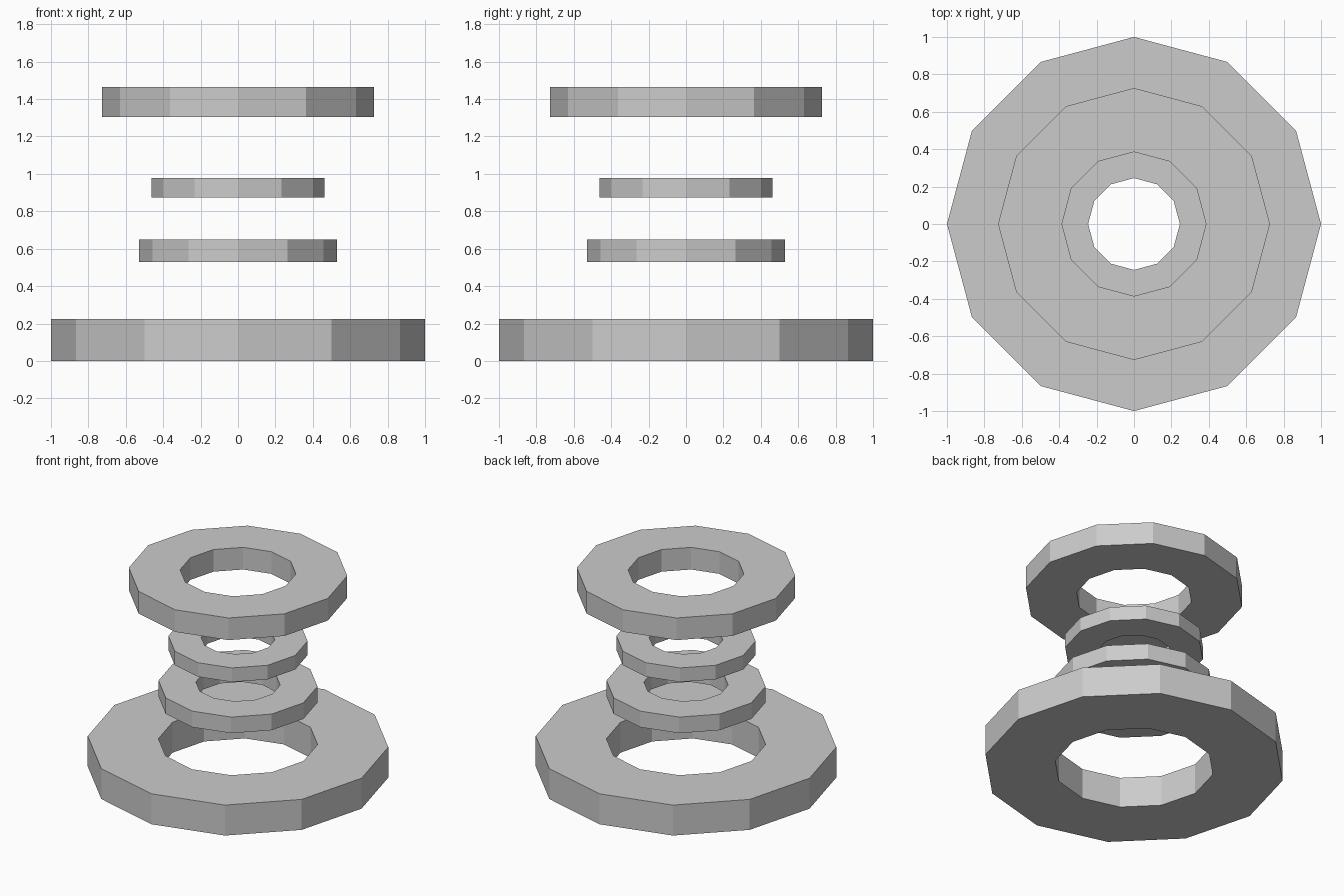
import bpy, bmesh
from math import cos, sin, tau

if "Cube" in bpy.data.objects:
    bpy.data.objects.remove(bpy.data.objects["Cube"])

SIDES = 12
HOLE = 0.53  # hole radius as a share of the outer radius


def ring(name, radius, z0, z1):
    """Flat-faced ring: a rectangular section swept round the z axis."""
    bm = bmesh.new()
    section = [(radius, z0), (radius, z1), (radius * HOLE, z1), (radius * HOLE, z0)]
    loops = []
    for i in range(SIDES):
        a = tau * i / SIDES
        loops.append([bm.verts.new((r * cos(a), r * sin(a), z)) for r, z in section])
    for i in range(SIDES):
        a, b = loops[i], loops[(i + 1) % SIDES]
        for j in range(4):
            k = (j + 1) % 4
            bm.faces.new((a[j], b[j], b[k], a[k]))
    bmesh.ops.recalc_face_normals(bm, faces=bm.faces)
    mesh = bpy.data.meshes.new(name)
    bm.to_mesh(mesh)
    bm.free()
    bpy.context.collection.objects.link(bpy.data.objects.new(name, mesh))


# Stack of floating rings, bottom to top
ring("base_ring", 1.0, 0.0, 0.223)
ring("lower_middle_ring", 0.529, 0.53, 0.648)
ring("upper_middle_ring", 0.463, 0.874, 0.977)
ring("top_ring", 0.727, 1.303, 1.465)
